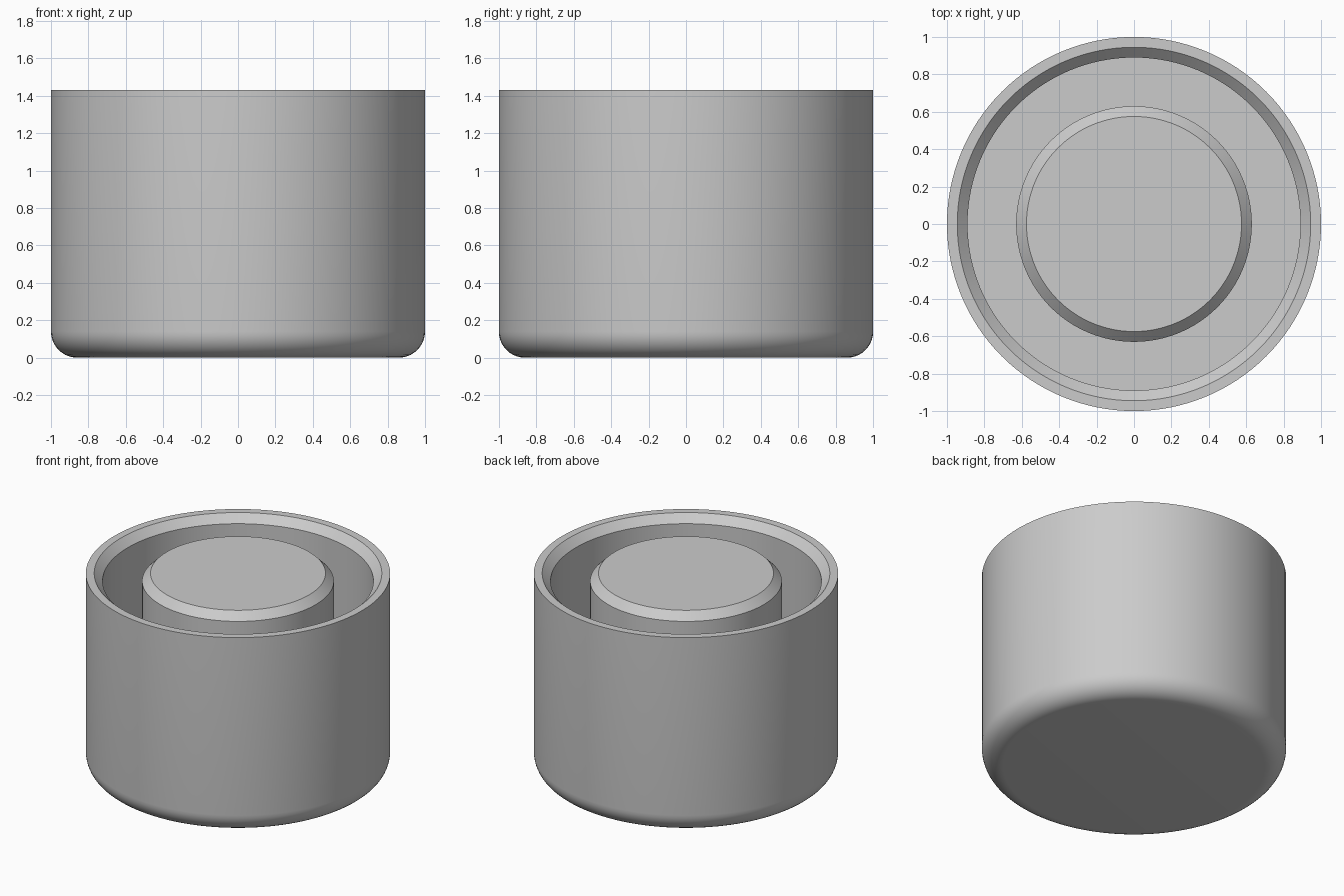
import bpy
import bmesh
from math import sin, cos, pi, radians
from mathutils import Vector

cube = bpy.data.objects.get("Cube")
if cube:
    bpy.data.objects.remove(cube, do_unlink=True)

SEGMENTS = 128
HEIGHT = 1.43
CHAMFER = 0.055
FILLET = 0.14
FLOOR = 0.14
POST_R = 0.63
BORE_R = 0.89

grey = bpy.data.materials.new("plain grey")
colour = (0.6, 0.6, 0.6, 1)
grey.diffuse_color = colour
grey.use_nodes = True
grey.node_tree.nodes["Principled BSDF"].inputs["Base Color"].default_value = colour


def lathe(name, profile):
    """Revolve (radius, height) points, listed with the solid on their left."""
    bm = bmesh.new()
    verts = [bm.verts.new((r, 0, z)) for r, z in profile]
    edges = [bm.edges.new(pair) for pair in zip(verts, verts[1:])]
    bmesh.ops.spin(bm, geom=verts + edges, cent=(0, 0, 0), axis=(0, 0, 1),
                   angle=2 * pi, steps=SEGMENTS, use_merge=True)
    bmesh.ops.remove_doubles(bm, verts=bm.verts, dist=1e-5)
    bmesh.ops.recalc_face_normals(bm, faces=bm.faces)
    # The highest face always looks up
    top = max(bm.faces, key=lambda f: f.calc_center_median().z)
    top.normal_update()
    if top.normal.dot(Vector((0, 0, 1))) < 0:
        bmesh.ops.reverse_faces(bm, faces=bm.faces)
    mesh = bpy.data.meshes.new(name)
    bm.to_mesh(mesh)
    bm.free()
    mesh.materials.append(grey)
    obj = bpy.data.objects.new(name, mesh)
    bpy.context.collection.objects.link(obj)
    bpy.ops.object.select_all(action="DESELECT")
    obj.select_set(True)
    bpy.context.view_layer.objects.active = obj
    bpy.ops.object.shade_smooth_by_angle(angle=radians(30))
    return obj


# Cup: flat base, rounded lower edge, straight wall, chamfered rim, groove floor
STEPS = 10
rounded = [(1 - FILLET + FILLET * sin(a), FILLET - FILLET * cos(a))
           for a in (pi / 2 * i / STEPS for i in range(STEPS + 1))]
lathe("cup_body", [(0, 0)] + rounded + [
    (1, HEIGHT),
    (BORE_R + CHAMFER, HEIGHT),
    (BORE_R, HEIGHT - CHAMFER),
    (BORE_R, FLOOR),
    (POST_R, FLOOR),
])

# Centre post: rises from the groove floor, chamfered, level with the rim
lathe("centre_post", [
    (POST_R, FLOOR),
    (POST_R, HEIGHT - CHAMFER),
    (POST_R - CHAMFER, HEIGHT),
    (0, HEIGHT),
])
